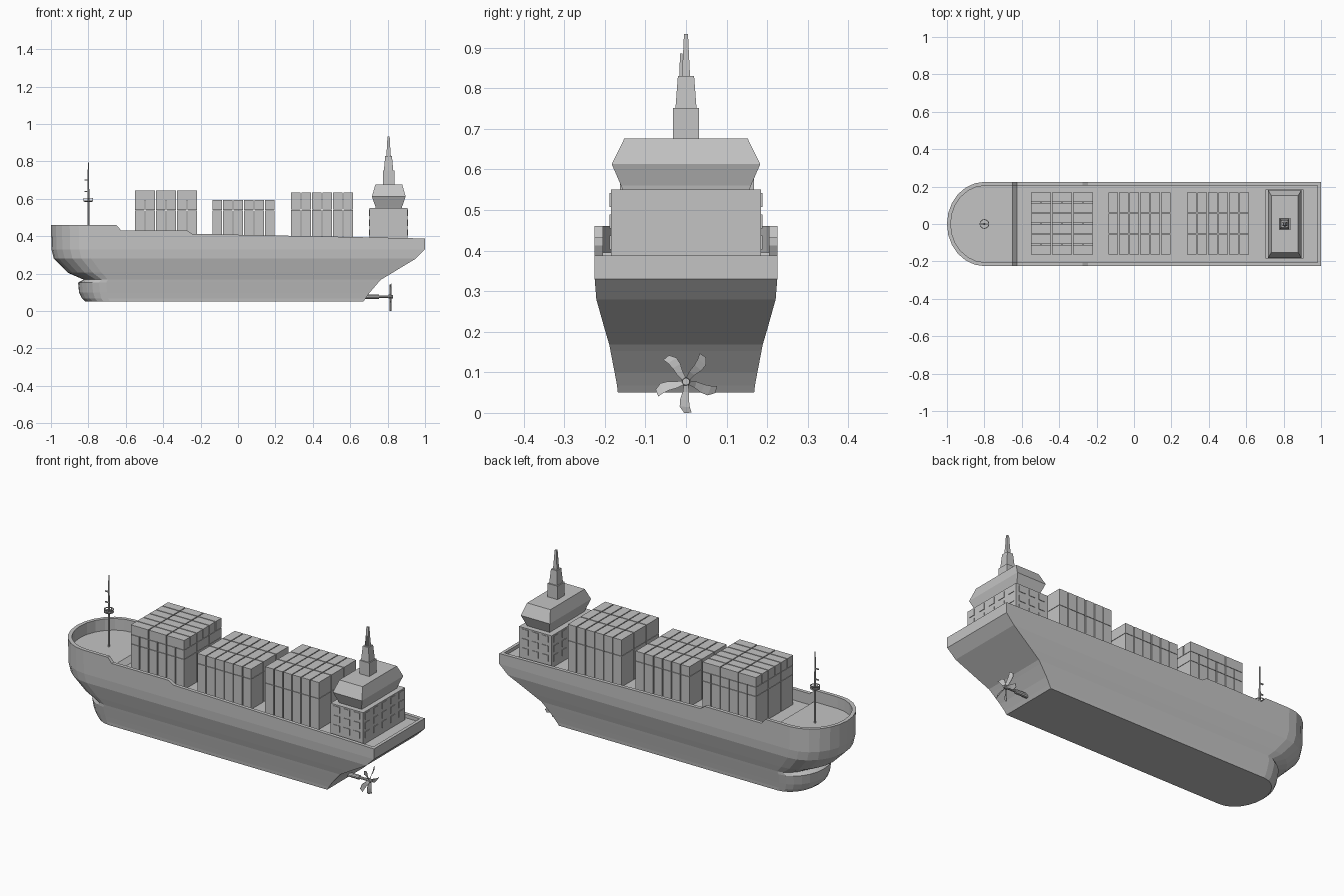
import bpy, bmesh, math
from mathutils import Matrix, Vector

if "Cube" in bpy.data.objects:
    bpy.data.objects.remove(bpy.data.objects["Cube"])

grey = bpy.data.materials.new("ship grey")
grey.diffuse_color = (0.55, 0.55, 0.55, 1)
grey.use_nodes = True
grey.node_tree.nodes["Principled BSDF"].inputs["Base Color"].default_value = grey.diffuse_color


def finish(name, bm):
    bmesh.ops.recalc_face_normals(bm, faces=bm.faces)
    me = bpy.data.meshes.new(name)
    bm.to_mesh(me)
    bm.free()
    me.materials.append(grey)
    ob = bpy.data.objects.new(name, me)
    bpy.context.collection.objects.link(ob)
    return ob


def add_box(bm, x0, x1, y0, y1, z0, z1):
    m = Matrix.Translation(((x0 + x1) / 2, (y0 + y1) / 2, (z0 + z1) / 2))
    bmesh.ops.create_cube(bm, size=1, matrix=m @ Matrix.Diagonal((x1 - x0, y1 - y0, z1 - z0, 1)))


def loft(bm, rings, cap=True):
    vs = [[bm.verts.new(p) for p in r] for r in rings]
    n = len(rings[0])
    for a, b in zip(vs, vs[1:]):
        for i in range(n):
            bm.faces.new((a[i], a[(i + 1) % n], b[(i + 1) % n], b[i]))
    if cap:
        bm.faces.new(vs[0])
        bm.faces.new(vs[-1])
    return vs


def rect_stack(bm, cx, cy, levels):
    # levels: z, half x, half y
    loft(bm, [[(cx + sx * hx, cy + sy * hy, z) for sx, sy in ((-1, -1), (1, -1), (1, 1), (-1, 1))]
              for z, hx, hy in levels])


def add_cyl(bm, p, q, r1, r2=None, seg=10):
    p, q = Vector(p), Vector(q)
    d = q - p
    m = Matrix.Translation((p + q) / 2) @ d.to_track_quat('Z', 'Y').to_matrix().to_4x4()
    bmesh.ops.create_cone(bm, cap_ends=True, segments=seg, radius1=r1,
                          radius2=r1 if r2 is None else r2, depth=d.length, matrix=m)


# Hull: plan outlines lofted by height, rounded bow and flat stern
SEG = 12


def outline(w, bow, a, stern, zf):
    side = [stern, -0.245, -0.275, -0.625, -0.65]
    pts = [(x, -w) for x in side]
    for i in range(SEG + 1):
        t = math.pi * i / SEG
        pts.append((bow + a - a * math.sin(t), -w * math.cos(t)))
    pts += [(x, w) for x in reversed(side)]
    return [(x, y, zf(x)) for x, y in pts]


def rim_z(x):
    if x < -0.64:
        return 0.46
    if x < -0.26:
        return 0.432
    return 0.413 - 0.025 * (x + 0.245) / 1.245


def deck_z(x):
    return 0.395 if x < -0.64 else 0.37


levels = [  # z, half width, bow x, bow length, stern x
    (0.05, 0.168, -0.815, 0.13, 0.67), (0.068, 0.17, -0.835, 0.14, 0.682),
    (0.10, 0.176, -0.85, 0.15, 0.705), (0.152, 0.186, -0.855, 0.15, 0.75),
    (0.168, 0.189, -0.825, 0.13, 0.765), (0.205, 0.20, -0.91, 0.18, 0.826),
    (0.28, 0.221, -0.985, 0.20, 0.95), (0.33, 0.225, -0.997, 0.20, 1.0)]
bm = bmesh.new()
rings = [outline(w, b, a, s, lambda x, z=z: z) for z, w, b, a, s in levels]
rings.append(outline(0.225, -1.0, 0.2, 1.0, rim_z))
rings.append(outline(0.205, -0.98, 0.185, 0.982, rim_z))
rings.append(outline(0.205, -0.98, 0.185, 0.982, deck_z))
vs = loft(bm, rings, cap=False)
for ring in (vs[0], vs[-1]):  # bottom and deck strips
    n = len(ring)
    for i in range(n // 2):
        quad = [ring[i], ring[i + 1], ring[n - 2 - i], ring[n - 1 - i]]
        quad = list(dict.fromkeys(quad))
        if len(quad) > 2:
            bm.faces.new(quad)
finish("hull", bm)

# Container stacks: grid of boxes with narrow gaps
G = 0.0025


def stack(bm, x0, x1, z0, z1, nx, ny, y0=-0.165, y1=0.17):
    dx, dy = (x1 - x0) / nx, (y1 - y0) / ny
    for i in range(nx):
        for j in range(ny):
            add_box(bm, x0 + i * dx + G, x0 + (i + 1) * dx - G,
                    y0 + j * dy + G, y0 + (j + 1) * dy - G, z0, z1 - 0.002)


for name, x0, x1, rows in (
        ("front_containers", -0.553, -0.217, [(0.36, 0.54, 6, 3), (0.54, 0.592, 6, 3), (0.592, 0.647, 3, 6)]),
        ("middle_containers", -0.14, 0.197, [(0.36, 0.54, 6, 3), (0.54, 0.597, 6, 3)]),
        ("rear_containers", 0.28, 0.617, [(0.36, 0.543, 6, 3), (0.543, 0.635, 6, 3)])):
    bm = bmesh.new()
    for z0, z1, nx, ny in rows:
        stack(bm, x0, x1, z0, z1, nx, ny)
    finish(name, bm)

# Deckhouse with window plates
X0, X1, W = 0.703, 0.905, 0.185
bm = bmesh.new()
add_box(bm, X0, X1, -W, W, 0.36, 0.55)
finish("deckhouse", bm)
bm = bmesh.new()
for z in (0.42, 0.472, 0.525):
    for k in range(-2, 3):
        y = k * 0.075
        for x in (X0, X1):
            add_box(bm, x - 0.003, x + 0.003, y - 0.02, y + 0.02, z - 0.017, z + 0.017)
    for k in (-1, 0, 1):
        x = 0.804 + k * 0.062
        for y in (-W, W):
            add_box(bm, x - 0.02, x + 0.02, y - 0.003, y + 0.003, z - 0.017, z + 0.017)
finish("deckhouse_windows", bm)

# Bridge: flared below, tapered roof
bm = bmesh.new()
rect_stack(bm, 0.806, 0, [(0.548, 0.07, 0.155), (0.56, 0.072, 0.160), (0.613, 0.09, 0.183), (0.676, 0.072, 0.152)])
finish("bridge", bm)

# Funnel tower and its aerial
bm = bmesh.new()
rect_stack(bm, 0.805, 0, [(0.67, 0.031, 0.032), (0.751, 0.031, 0.032)])
rect_stack(bm, 0.805, 0, [(0.75, 0.025, 0.026), (0.83, 0.018, 0.02)])
rect_stack(bm, 0.805, 0, [(0.83, 0.012, 0.010), (0.89, 0.008, 0.007), (0.934, 0.006, 0.005)])
rect_stack(bm, 0.805, -0.012, [(0.83, 0.004, 0.004), (0.886, 0.003, 0.003)])
finish("radar_tower", bm)

# Bow mast with lookout ring
bm = bmesh.new()
add_cyl(bm, (-0.8, 0, 0.385), (-0.8, 0, 0.65), 0.006)
add_cyl(bm, (-0.8, 0, 0.65), (-0.8, 0, 0.793), 0.005, 0.003)
add_cyl(bm, (-0.8, 0, 0.583), (-0.8, 0, 0.588), 0.018, 0.025, 12)
for z in (0.59, 0.603):
    inner, outer, n = 0.022, 0.026, 12
    prof = [(inner, z - 0.002), (outer, z - 0.002), (outer, z + 0.002), (inner, z + 0.002)]
    loops = [[(-0.8 + r * math.cos(2 * math.pi * i / n), r * math.sin(2 * math.pi * i / n), h)
              for i in range(n)] for r, h in prof]
    loft(bm, loops + loops[:1], cap=False)
for k in range(4):
    c, s = math.cos(k * math.pi / 2), math.sin(k * math.pi / 2)
    add_cyl(bm, (-0.8, 0, 0.59), (-0.8 + 0.024 * c, 0.024 * s, 0.59), 0.002, seg=6)
    add_cyl(bm, (-0.8 + 0.024 * c, 0.024 * s, 0.585), (-0.8 + 0.024 * c, 0.024 * s, 0.605), 0.002, seg=6)
for z in (0.64, 0.70):
    add_box(bm, -0.822, -0.8, -0.003, 0.003, z - 0.003, z + 0.003)
bmesh.ops.remove_doubles(bm, verts=bm.verts, dist=0.00005)
finish("bow_mast", bm)

# Propeller shaft
ZC = 0.077
bm = bmesh.new()
add_cyl(bm, (0.64, 0, ZC), (0.755, 0, ZC), 0.012)
add_cyl(bm, (0.75, 0, ZC), (0.83, 0, ZC), 0.007)
add_cyl(bm, (0.805, 0, ZC), (0.828, 0, ZC), 0.011, 0.009)
finish("propeller_shaft", bm)

# Five swept blades: radius, sweep angle, half chord
bm = bmesh.new()
blade = [(0.006, 0.0, 0.005), (0.025, 0.0, 0.008), (0.045, -0.08, 0.011), (0.062, -0.05, 0.0125), (0.077, 0.06, 0.009)]
for k in range(5):
    base = -math.pi / 2 + k * 2 * math.pi / 5
    rings = []
    for r, sw, c in blade:
        t = base + sw
        ring = []
        for u, x in ((-1, -0.001), (1, -0.001), (1, 0.001), (-1, 0.001)):
            y = r * math.cos(t) - u * c * math.sin(t)
            z = r * math.sin(t) + u * c * math.cos(t)
            ring.append((0.815 + x + u * 0.005, y, ZC + z))
        rings.append(ring)
    loft(bm, rings)
finish("propeller_blades", bm)
